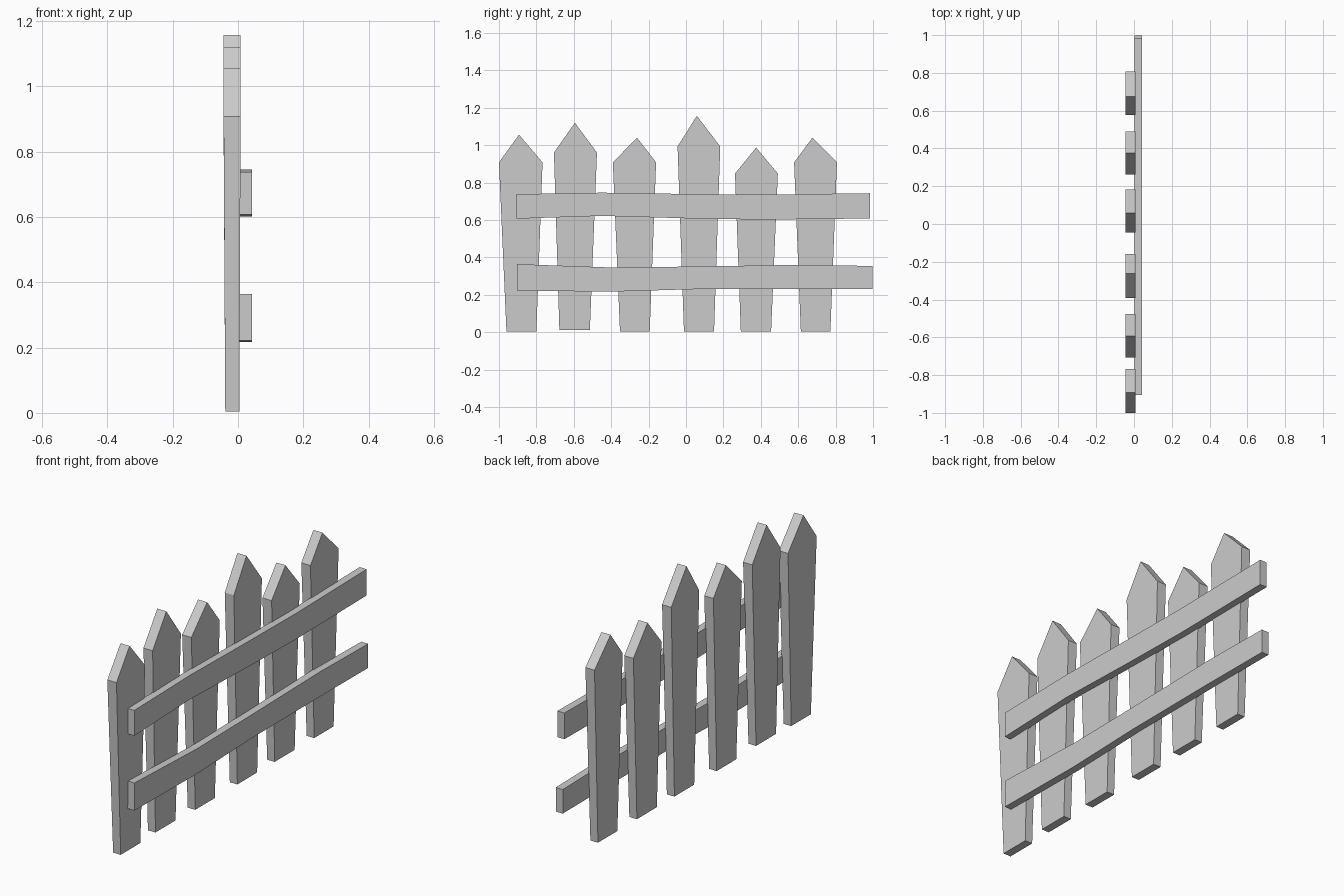
import bpy, bmesh

if "Cube" in bpy.data.objects:
    bpy.data.objects.remove(bpy.data.objects["Cube"])


def board(name, rings):
    """Loft flat outlines; rings = two (x, [(y, z), ...]) faces joined by side quads."""
    bm = bmesh.new()
    loops = [[bm.verts.new((x, y, z)) for y, z in pts] for x, pts in rings]
    back, front = loops
    n = len(back)
    bm.faces.new(back)
    bm.faces.new(front)
    for i in range(n):
        j = (i + 1) % n
        bm.faces.new((back[i], back[j], front[j], front[i]))
    bmesh.ops.recalc_face_normals(bm, faces=bm.faces)
    mesh = bpy.data.meshes.new(name)
    bm.to_mesh(mesh)
    bm.free()
    obj = bpy.data.objects.new(name, mesh)
    bpy.context.collection.objects.link(obj)
    return obj


# Pickets: bottom left/right y, bottom z, shoulder left/right y, shoulder z, tip y, tip z
pickets = [
    (-0.96, -0.80, 0.005, -1.00, -0.767, 0.908, -0.893, 1.056),
    (-0.677, -0.514, 0.012, -0.706, -0.476, 0.96, -0.594, 1.12),
    (-0.353, -0.194, 0.005, -0.391, -0.16, 0.908, -0.262, 1.04),
    (-0.011, 0.15, 0.005, -0.045, 0.183, 0.993, 0.058, 1.157),
    (0.293, 0.455, 0.005, 0.262, 0.491, 0.848, 0.375, 0.987),
    (0.614, 0.772, 0.005, 0.578, 0.807, 0.908, 0.676, 1.04),
]
for i, (bl, br, bz, sl, sr, sz, ty, tz) in enumerate(pickets, 1):
    outline = [(bl, bz), (br, bz), (sr, sz), (ty, tz), (sl, sz)]
    picket = board(f"picket_{i}", [(-0.044, outline), (0.008, outline)])
    # boards are slightly thinner at the foot
    for v in picket.data.vertices:
        if v.co.z < 0.1:
            v.co.x = -0.039 if v.co.x < 0 else 0.004

# Rails: slightly wavy planks, stations of (y, bottom z, top z)
rails = {
    "upper_rail": [(-0.905, 0.607, 0.738), (-0.45, 0.622, 0.746), (0.0, 0.609, 0.739),
                   (0.4, 0.602, 0.735), (0.985, 0.608, 0.743)],
    "lower_rail": [(-0.904, 0.222, 0.364), (-0.4, 0.217, 0.346), (0.05, 0.23, 0.351),
                   (0.6, 0.232, 0.36), (0.998, 0.23, 0.354)],
}
for name, st in rails.items():
    outline = [(y, lo) for y, lo, hi in st] + [(y, hi) for y, lo, hi in reversed(st)]
    board(name, [(0.003, outline), (0.043, outline)])
